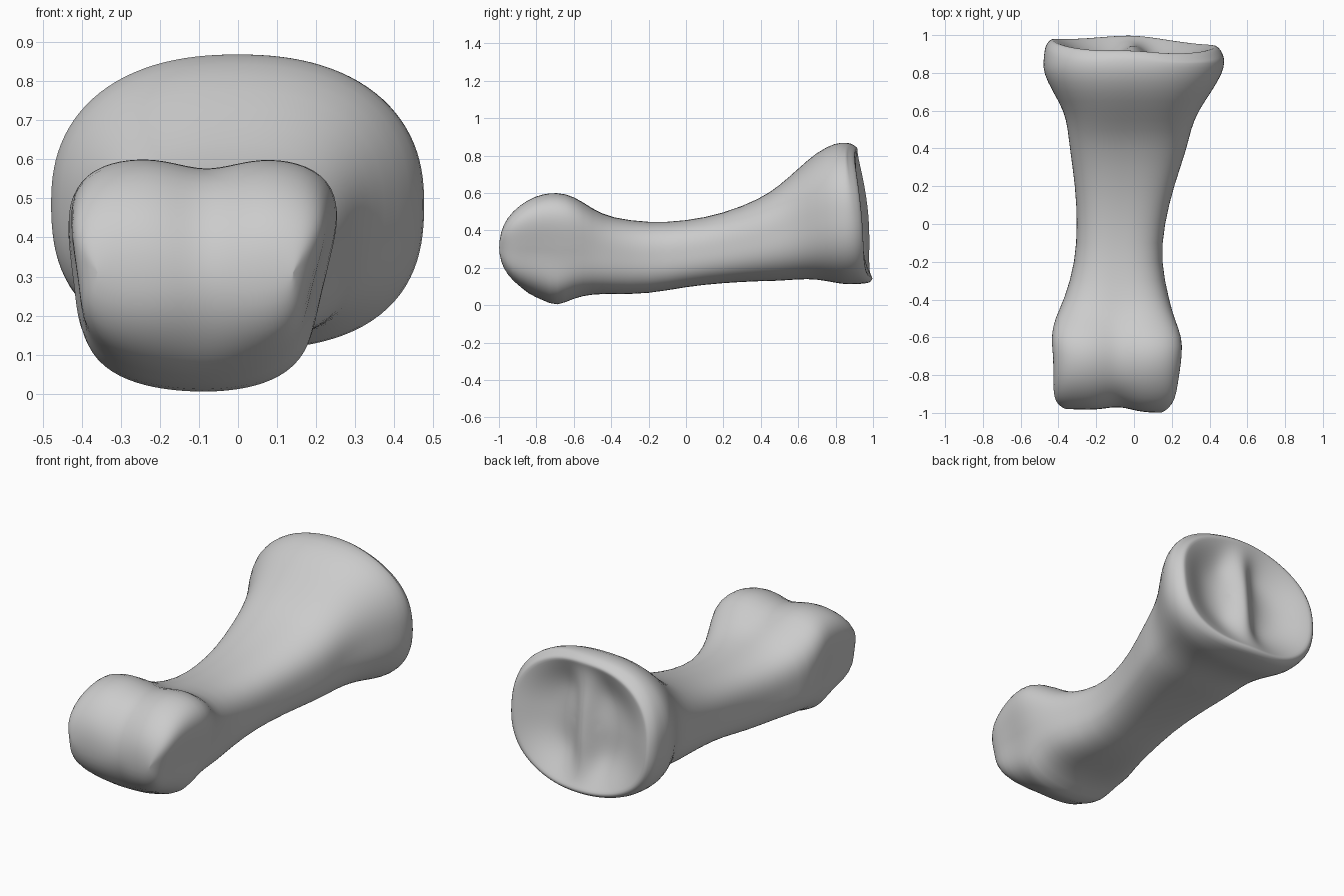
import bpy
import bmesh
from math import sin, cos, pi, exp

cube = bpy.data.objects.get("Cube")
if cube:
    bpy.data.objects.remove(cube)

SIDES = 56

# Sections along the bone, in hundredths: y, bottom, top, right side, left side
SECTIONS = [
    (-100, 26, 36, -38, 18), (-98, 19, 44, -42, 21), (-93, 12, 51, -44, 24),
    (-85, 6, 57, -44, 25), (-77, 3, 60, -44, 26), (-69, -1, 61, -44, 27),
    (-60, 4, 59, -45, 27), (-50, 6, 52, -43, 23), (-40, 6, 47, -37, 19),
    (-20, 6, 44, -31, 14), (0, 10, 45, -30, 16), (20, 12, 49, -31, 21),
    (40, 13, 57, -34, 28), (50, 13, 64, -35, 30), (60, 14, 73, -37, 34),
    (70, 14, 82, -43, 41), (80, 12, 87, -48, 47), (86, 11, 87, -48, 48),
]


def smooth_step(a, b, v):
    t = min(1, max(0, (v - a) / (b - a)))
    return t * t * (3 - 2 * t)


def section_point(section, angle):
    """Rounded-box outline that morphs from the head to the base."""
    y, bottom, top, right, left = (v / 100 for v in section)
    head = 1 - smooth_step(-0.65, -0.35, y)
    base = smooth_step(0.45, 0.85, y)
    c, s = cos(angle), sin(angle)
    n = (2.7 + 1.5 * head - 0.4 * base) if s > 0 else 2.8 + 2.2 * head - 0.2 * base
    radius = (abs(c) ** n + abs(s) ** n) ** (-1 / n)
    u, w = radius * c, radius * s
    x = (right + left) / 2 + u * (left - right) / 2
    z = (bottom + top) / 2 + w * (top - bottom) / 2
    # The head narrows downward and has hollow sides
    x -= head * (0.075 if u > 0 else 0.04) * u * smooth_step(0.55, 0.08, z)
    hollow = exp(-((y + 0.78) / 0.14) ** 2 - ((z - 0.3) / 0.14) ** 2)
    x -= 0.012 * hollow * u
    # Groove between the two knuckles, over the top and the tip
    groove = head * exp(-((x + 0.08) / 0.1) ** 2)
    tip = smooth_step(-0.8, -0.98, y)
    if w > 0:
        z -= 0.03 * groove * w
    y += tip * (0.025 * groove + 0.02 * head * smooth_step(0.05, -0.4, x))
    # The underside of the head swells at the middle
    if w < 0:
        z += 0.065 * head * u * u * -w * (1 - tip)
    return x, y, z


def socket_point(scale, angle):
    """Rounded rim around two shallow dishes split by an upright ridge."""
    x, _, z = section_point(SECTIONS[-1], angle)
    x, z = x * scale, 0.49 + (z - 0.49) * scale
    c, s = scale * cos(angle), scale * sin(angle)
    # Wavy rim: set back at the top, with a lip at the bottom
    y = 0.945 - 0.035 * s - 0.02 * c + 0.02 * (c * c - s * s)
    y += 0.07 * max(0, -s) ** 6 + 0.05 * max(0, s) ** 8
    rounding = 0.06 * smooth_step(0.91, 1.01, scale)
    dish = 0.085 * smooth_step(0.96, 0.4, scale)
    ridge = exp(-(x / 0.08) ** 2)
    return x, y - rounding - dish * (1 - 0.9 * ridge), z


bm = bmesh.new()
angles = [2 * pi * i / SIDES for i in range(SIDES)]
rings = [[bm.verts.new(section_point(sec, a)) for a in angles] for sec in SECTIONS]
for scale in (0.985, 0.955, 0.915, 0.87, 0.8, 0.72, 0.62, 0.5, 0.38, 0.26, 0.14):
    rings.append([bm.verts.new(socket_point(scale, a)) for a in angles])

for ring, following in zip(rings, rings[1:]):
    for i in range(SIDES):
        j = (i + 1) % SIDES
        bm.faces.new((ring[i], ring[j], following[j], following[i]))

# Close the tip and the socket centre with upright strips
for ring in (rings[0], rings[-1]):
    half = SIDES // 2
    bm.faces.new((ring[0], ring[1], ring[-1]))
    bm.faces.new((ring[half - 1], ring[half], ring[half + 1]))
    for i in range(1, half - 1):
        bm.faces.new((ring[i], ring[i + 1], ring[-i - 1], ring[-i]))
bmesh.ops.recalc_face_normals(bm, faces=bm.faces)

mesh = bpy.data.meshes.new("finger_bone")
bm.to_mesh(mesh)
bm.free()
bone = bpy.data.objects.new("finger_bone", mesh)
bpy.context.collection.objects.link(bone)

# Plain grey bone surface
grey = bpy.data.materials.new("bone_grey")
grey.use_nodes = True
colour = (0.6, 0.6, 0.6, 1)
grey.diffuse_color = colour
grey.node_tree.nodes["Principled BSDF"].inputs["Base Color"].default_value = colour
mesh.materials.append(grey)

soften = bone.modifiers.new("soften", "SUBSURF")
soften.levels = soften.render_levels = 1
for polygon in mesh.polygons:
    polygon.use_smooth = True
